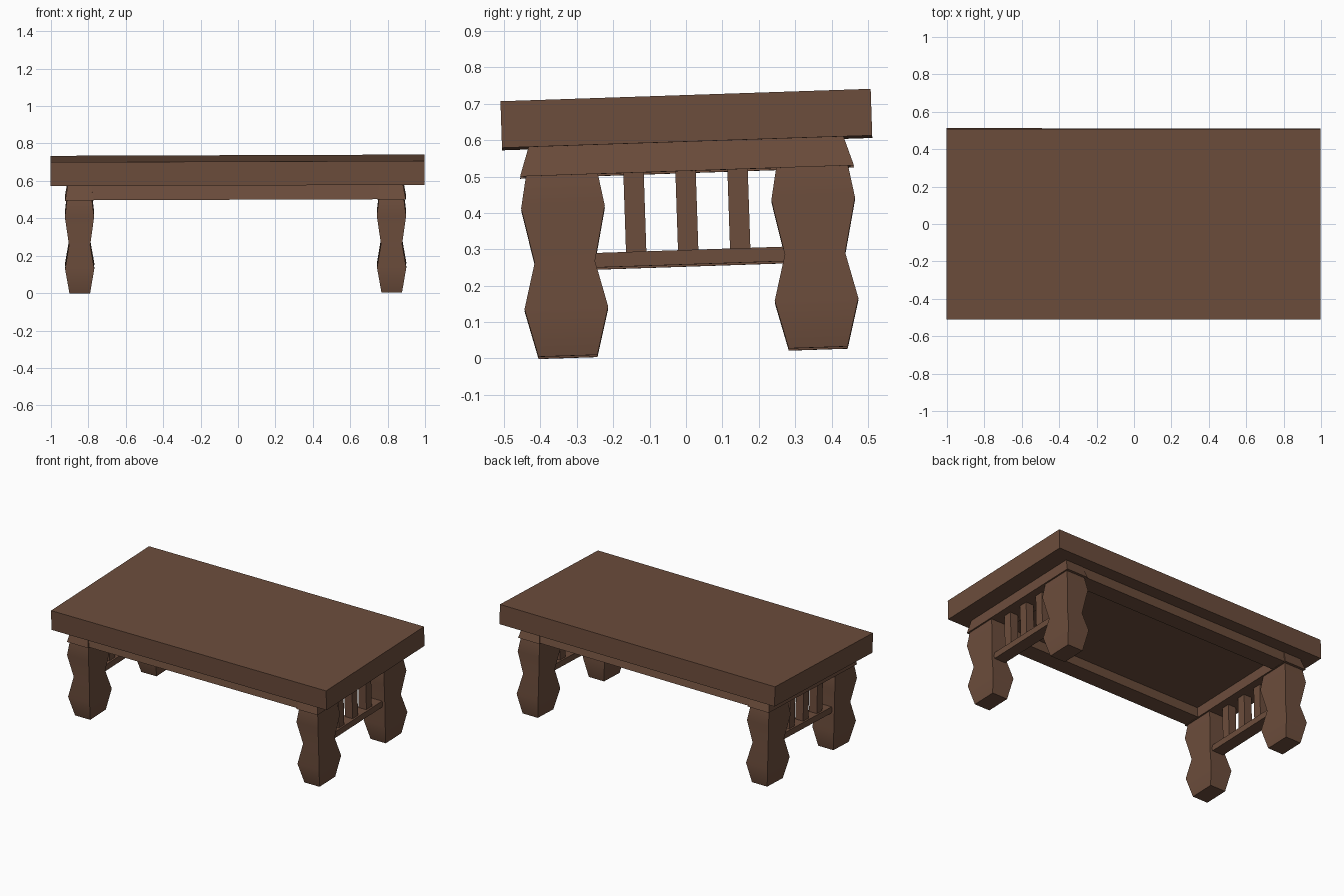
import bpy, bmesh, math
from mathutils import Matrix

if "Cube" in bpy.data.objects:
    bpy.data.objects.remove(bpy.data.objects["Cube"])

# the whole table leans very slightly
TILT = Matrix.Rotation(0.0335, 4, 'X') @ Matrix.Rotation(-0.0035, 4, 'Y')
CX, CY = -0.012, 0.02   # centre of the underframe

brown = bpy.data.materials.new("brown wood")
brown.diffuse_color = (0.150, 0.074, 0.045, 1)
brown.use_nodes = True
brown.node_tree.nodes["Principled BSDF"].inputs["Base Color"].default_value = brown.diffuse_color


def loft(name, x, y, rings, smooth=False):
    """Stack of rectangles (z, half x, half y), closed at both ends."""
    bm = bmesh.new()
    loops = [[bm.verts.new((x + sx * hx, y + sy * hy, z))
              for sx, sy in ((-1, -1), (1, -1), (1, 1), (-1, 1))]
             for z, hx, hy in rings]
    bm.faces.new(loops[0][::-1])
    bm.faces.new(loops[-1])
    for a, b in zip(loops, loops[1:]):
        for i in range(4):
            j = (i + 1) % 4
            bm.faces.new((a[i], a[j], b[j], b[i]))
    bm.transform(TILT)
    me = bpy.data.meshes.new(name)
    bm.to_mesh(me)
    bm.free()
    if smooth:
        me.shade_smooth()
        me.set_sharp_from_angle(angle=math.radians(30))
    me.materials.append(brown)
    bpy.context.collection.objects.link(bpy.data.objects.new(name, me))


# table top
loft("table_top", 0, 0.023, [(0.592, 1, 0.509), (0.720, 1, 0.509)])

# leg profile: z, half depth (the legs are narrower along x)
PROFILE = [(0.015, 0.081), (0.147, 0.115), (0.273, 0.083),
           (0.424, 0.115), (0.517, 0.098)]

for sx, side in ((-1, "left"), (1, "right")):
    x = CX + sx * 0.834
    # end rail, tapered towards the top
    loft(side + "_end_rail", x, CY, [(0.512, 0.077, 0.459), (0.592, 0.062, 0.433)])
    # stretcher between the legs and its three slats
    loft(side + "_stretcher", x, CY, [(0.255, 0.04, 0.27), (0.295, 0.04, 0.27)])
    for i in (-1, 0, 1):
        loft(side + "_slat", x, 0.016 + i * 0.143,
             [(0.290, 0.028, 0.028), (0.517, 0.028, 0.028)])
    # shaped legs
    for sy, end in ((-1, "front"), (1, "back")):
        loft(f"{end}_{side}_leg", x, CY + sy * 0.344,
             [(z, h * 0.68, h) for z, h in PROFILE], smooth=True)

# long rails between the end rails
for sy, end in ((-1, "front"), (1, "back")):
    loft(end + "_long_rail", CX, CY + sy * 0.395,
         [(0.514, 0.80, 0.055), (0.592, 0.80, 0.036)])
